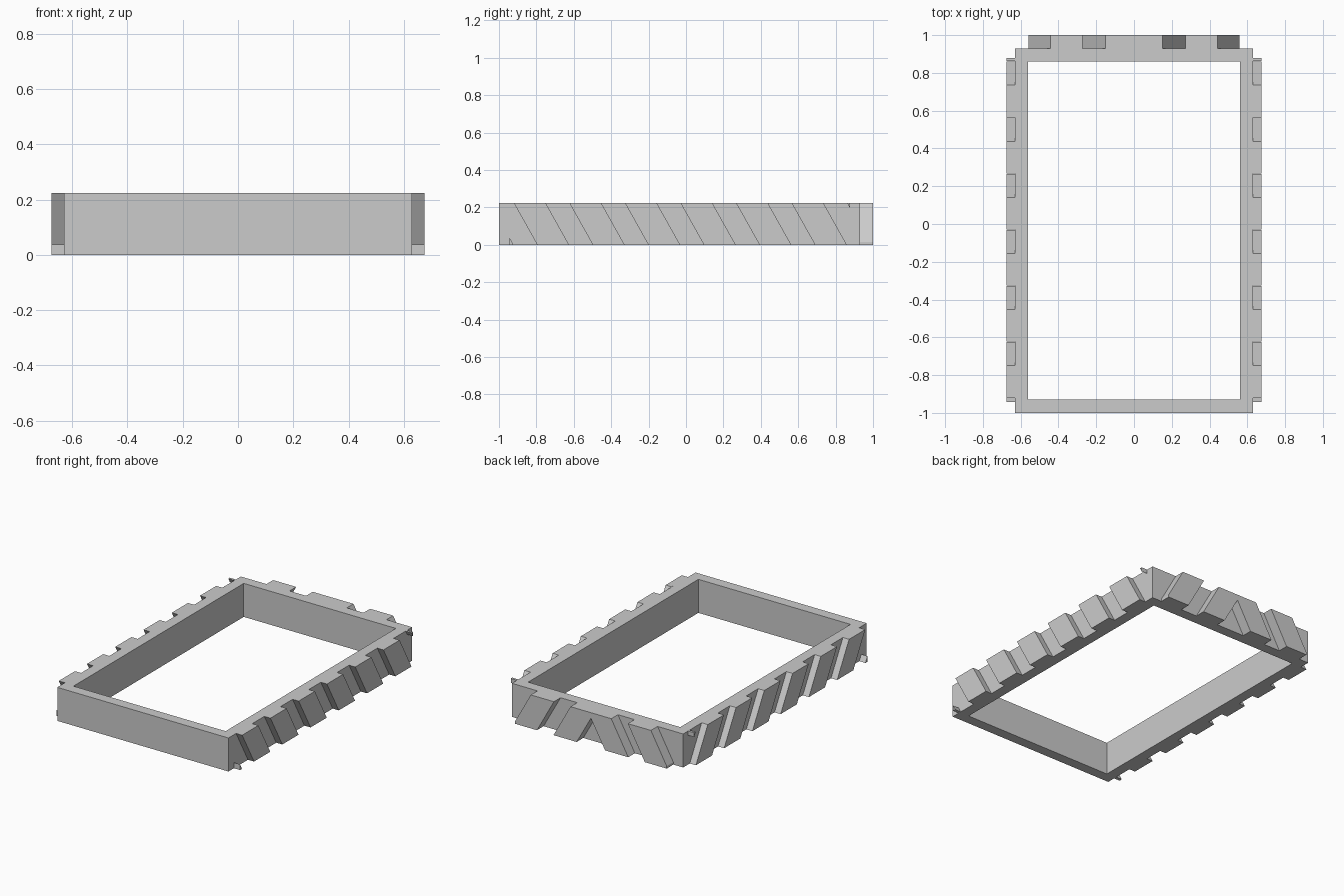
import bpy
import bmesh

if "Cube" in bpy.data.objects:
    bpy.data.objects.remove(bpy.data.objects["Cube"], do_unlink=True)

H = 0.223        # height
SLANT = 0.125    # sideways run of a rib over the full height
RIB = 0.17       # rib width
PITCH = 0.297    # rib spacing

grey = bpy.data.materials.new("light_grey")
grey.use_nodes = True
colour = (0.6, 0.6, 0.6, 1)
grey.diffuse_color = colour
grey.node_tree.nodes["Principled BSDF"].inputs["Base Color"].default_value = colour


def finish(name, bm):
    bmesh.ops.recalc_face_normals(bm, faces=bm.faces)
    mesh = bpy.data.meshes.new(name)
    bm.to_mesh(mesh)
    bm.free()
    mesh.materials.append(grey)
    obj = bpy.data.objects.new(name, mesh)
    bpy.context.collection.objects.link(obj)
    return obj


def clip(profile, low, high):
    """Trim a (u, z) outline to low <= u <= high."""
    for limit, sign in ((low, 1), (high, -1)):
        out = []
        for (u0, z0), (u1, z1) in zip(profile, profile[1:] + profile[:1]):
            d0, d1 = sign * (u0 - limit), sign * (u1 - limit)
            if d0 >= 0:
                out.append((u0, z0))
            if d0 * d1 < 0:
                t = d0 / (d0 - d1)
                out.append((u0 + t * (u1 - u0), z0 + t * (z1 - z0)))
        profile = out
    return profile


def prism(name, profile, place, inner, outer):
    """Extrude a (u, z) outline from depth inner to depth outer."""
    bm = bmesh.new()
    base = bm.faces.new([bm.verts.new(place(u, inner, z)) for u, z in profile])
    new = bmesh.ops.extrude_face_region(bm, geom=[base], use_keep_orig=True)["geom"]
    shift = place(0, outer - inner, 0)
    bmesh.ops.translate(bm, vec=shift, verts=[v for v in new if isinstance(v, bmesh.types.BMVert)])
    return finish(name, bm)


def slanted(top, run):
    """Leaning rib outline whose top edge starts at top."""
    return [(top, H), (top + RIB, H), (top + RIB + run, 0), (top + run, 0)]


# Rectangular frame: two loops at two heights, bridged into a ring
bm = bmesh.new()


def loop(x, front, back, z):
    return [bm.verts.new(p) for p in ((-x, front, z), (x, front, z), (x, back, z), (-x, back, z))]


loops = [loop(0.63, -1, 0.93, 0), loop(0.63, -1, 0.93, H),
         loop(0.56, -0.93, 0.86, H), loop(0.56, -0.93, 0.86, 0)]
for a, b in zip(loops, loops[1:] + loops[:1]):
    for i in range(4):
        j = (i + 1) % 4
        bm.faces.new((a[i], a[j], b[j], b[i]))
finish("frame", bm)

# Slanted ribs along both long sides, trimmed at the ends
for side, sign in (("left", 1), ("right", -1)):
    for i in range(-1, 7):
        outline = clip(slanted(-0.92 + PITCH * i, SLANT), -0.943, 0.878)
        prism(f"{side}_rib_{i + 2}", outline,
              lambda u, d, z, s=sign: (s * d, u, z), 0.63, 0.675)


# Back wall: central chevron and an outer leaning rib on each side
def on_back(u, d, z):
    return (u, d, z)


chevron = [(-0.15, H), (0.15, H), (0.275, 0), (0.105, 0),
           (0, 0.185), (-0.105, 0), (-0.275, 0)]
prism("back_chevron", chevron, on_back, 0.93, 1)

outer_rib = clip(slanted(0.272, SLANT), 0, 0.558)
for side, sign in (("left", 1), ("right", -1)):
    prism(f"back_{side}_rib", [(sign * u, z) for u, z in outer_rib], on_back, 0.93, 1)
